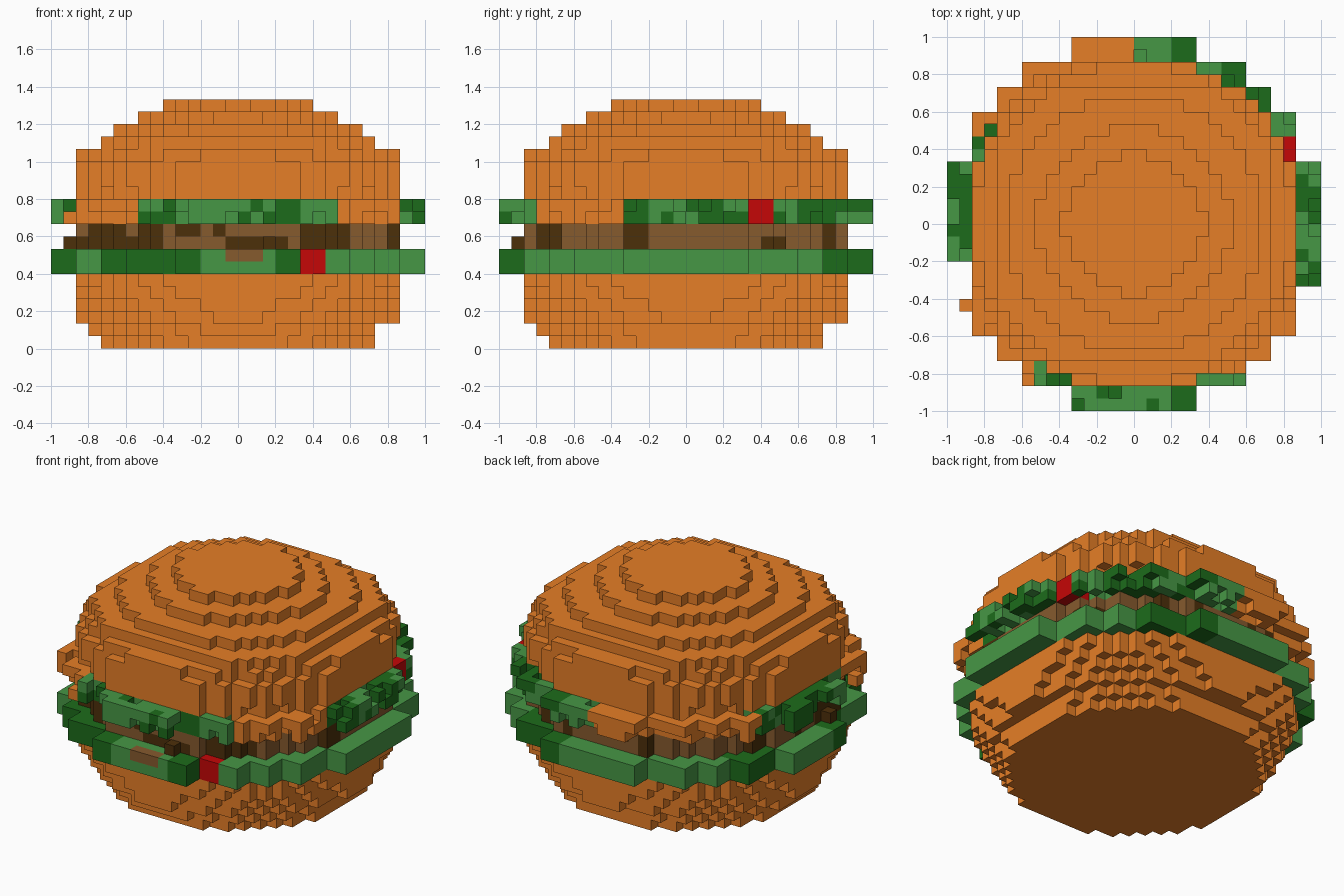
import bpy, bmesh, math, random

if "Cube" in bpy.data.objects:
    bpy.data.objects.remove(bpy.data.objects["Cube"])
random.seed(7)
U = 1 / 15  # voxel size

def material(name, rgb):
    m = bpy.data.materials.new(name)
    m.diffuse_color = (*rgb, 1)
    m.use_nodes = True
    m.node_tree.nodes["Principled BSDF"].inputs["Base Color"].default_value = m.diffuse_color
    return m

mats = {
    'B': material("bun_orange", (0.79, 0.209, 0.02)),
    'L': material("light_green", (0.062, 0.31, 0.06)),
    'D': material("dark_green", (0.012, 0.148, 0.011)),
    'R': material("tomato_red", (0.56, 0.002, 0.002)),
    'M': material("meat_brown", (0.24, 0.103, 0.027)),
    'K': material("dark_meat", (0.073, 0.029, 0.003)),
}
keys = list(mats)
vox = {}  # (x, y, z) -> (part, colour)
SPAN = range(-15, 15)

def coarse(x, y):
    return (x + 15) // 2 - 7, (y + 15) // 2 - 7

def in_coarse(x, y):
    i, j = coarse(x, y)
    return i * i + j * j <= 56 and (i, j) != (-7, -2)

def fits(x, y, ext, r2):
    cx, cy = abs(x + .5), abs(y + .5)
    return cx < ext and cy < ext and cx * cx + cy * cy <= r2

def disc(part, z, ext, r2, colour, limit=15):
    for x in SPAN:
        for y in SPAN:
            if fits(x, y, ext, r2) and in_coarse(x, y) and max(x, y) < limit:
                vox[x, y, z] = (part, colour(x, y, z))

bun = lambda x, y, z: 'B'

# bottom bun: (half width, squared radius, upper limit) per layer
for z, (e, r2, lim) in enumerate([(11, 125, 11), (12, 139, 11), (13, 160, 15),
                                  (13, 168, 15), (13, 184, 15), (13, 192, 15)]):
    disc("bottom_bun", z, e, r2, bun, lim)

# greens are coloured by the column seen from each side
def by_side(x, y, front, right, back, left):
    i, j = coarse(x, y)
    if abs(j) >= abs(i):
        return (front if j < 0 else back)[i + 7]
    return (right if i > 0 else left)[j + 7]

# lower lettuce: chunky cubes
def lettuce(x, y, z):
    return by_side(x, y, "DLDDDDLLLDRLLLL", "DLLLLLLLLLLLLDD",
                   "LLLLLLLLLDDDLLL", "LLLLLDDLLLDDLLL")

for z in (6, 7):
    disc("lower_lettuce", z, 15, 999, lettuce)
for x in (-1, 0, 1):  # meat juice hanging over the lettuce
    vox[x, -15, 7] = ("patty", 'M')

# patty with charred patches: dark columns per layer on the front and right
CHAR_FRONT = {8: {-11, -10, -9, -8, -7, -1, 0, 1, 3, 5, 6, 7, 8, 12},
              9: {-11, -10, -8, -7, -5, -4, -2, 5, 6, 7, 8}}
CHAR_RIGHT = {8: {-11, -10, -5, -4, 6, 7}, 9: {-11, -10, -7, -5, -4}}
char = {}
def meat(x, y, z):
    if y < 0 and -y > .6 * abs(x):
        return 'K' if x in CHAR_FRONT[z] else 'M'
    if x > 0 and x > .6 * abs(y):
        return 'K' if y in CHAR_RIGHT[z] else 'M'
    k = (x // 2, y // 2, z if (x + y) % 3 == 0 else 0)
    return char.setdefault(k, 'K' if random.random() < .35 else 'M')

for z in (8, 9):
    disc("patty", z, 13, 182, meat)
vox[-14, -3, 8] = ("patty", 'K')
vox[2, -14, 8] = ("patty", 'K')

# ragged layer: greens in the middle of each side, bun dripping over the corners
def ragged(x, y, z):
    if coarse(x, y) == (6, 3):
        return 'R'
    a = math.degrees(math.atan2(y + .5, x + .5))
    if -158 < a < -116 or -62 < a < -22 or 90 < a < 150:
        if abs(a + 117) > 7 and abs(a + 63) > 6:
            return 'B'
    c = by_side(x, y, "LLLLLLLLLDLLLLL", "LLLLLDLLDLLLDDD",
                "LLLLLLLLLDLDDDD", "LLLLLLLDDDLLLLL")
    return "DL"[c == 'D'] if random.random() < (.3 if z == 10 else .08) else c

loss = {('B', 10): .5, ('B', 11): .08, ('G', 10): .3, ('G', 11): .15}
for z in (10, 11):
    for x in SPAN:
        for y in SPAN:
            if not in_coarse(x, y) or coarse(x, y) == (2, -7):
                continue
            c = ragged(x, y, z)
            rim = not fits(x, y, 13, 182)
            if c != 'R' and rim and random.random() < loss['B' if c == 'B' else 'G', z]:
                continue
            vox[x, y, z] = ("top_bun" if c == 'B' else "upper_lettuce", c)
vox[-14, -7, 10] = ("top_bun", 'B')

# top bun: dome layers
for z, (e, r2) in enumerate([(13, 182), (13, 184), (13, 183), (13, 164), (11, 153),
                             (10, 106), (8, 60), (6, 32)], 12):
    disc("top_bun", z, e, r2, bun)

# mesh each part from the exposed voxel faces
def face_corners(p, axis, s):
    a, b = (axis + 1) % 3, (axis + 2) % 3
    quad = [(0, 0), (1, 0), (1, 1), (0, 1)]
    out = []
    for u, v in (quad if s > 0 else quad[::-1]):
        c = list(p)
        c[axis] += 1 if s > 0 else 0
        c[a] += u
        c[b] += v
        out.append(tuple(c))
    return out

for part in ("bottom_bun", "lower_lettuce", "patty", "upper_lettuce", "top_bun"):
    bm = bmesh.new()
    for p, (owner, col) in vox.items():
        if owner != part:
            continue
        for axis in range(3):
            for s in (-1, 1):
                n = list(p)
                n[axis] += s
                if tuple(n) in vox:
                    continue
                f = bm.faces.new([bm.verts.new([k * U for k in c]) for c in face_corners(p, axis, s)])
                f.material_index = keys.index(col)
    bmesh.ops.remove_doubles(bm, verts=bm.verts[:], dist=1e-4)
    me = bpy.data.meshes.new(part)
    for k in keys:
        me.materials.append(mats[k])
    bm.to_mesh(me)
    bm.free()
    bpy.context.collection.objects.link(bpy.data.objects.new(part, me))
